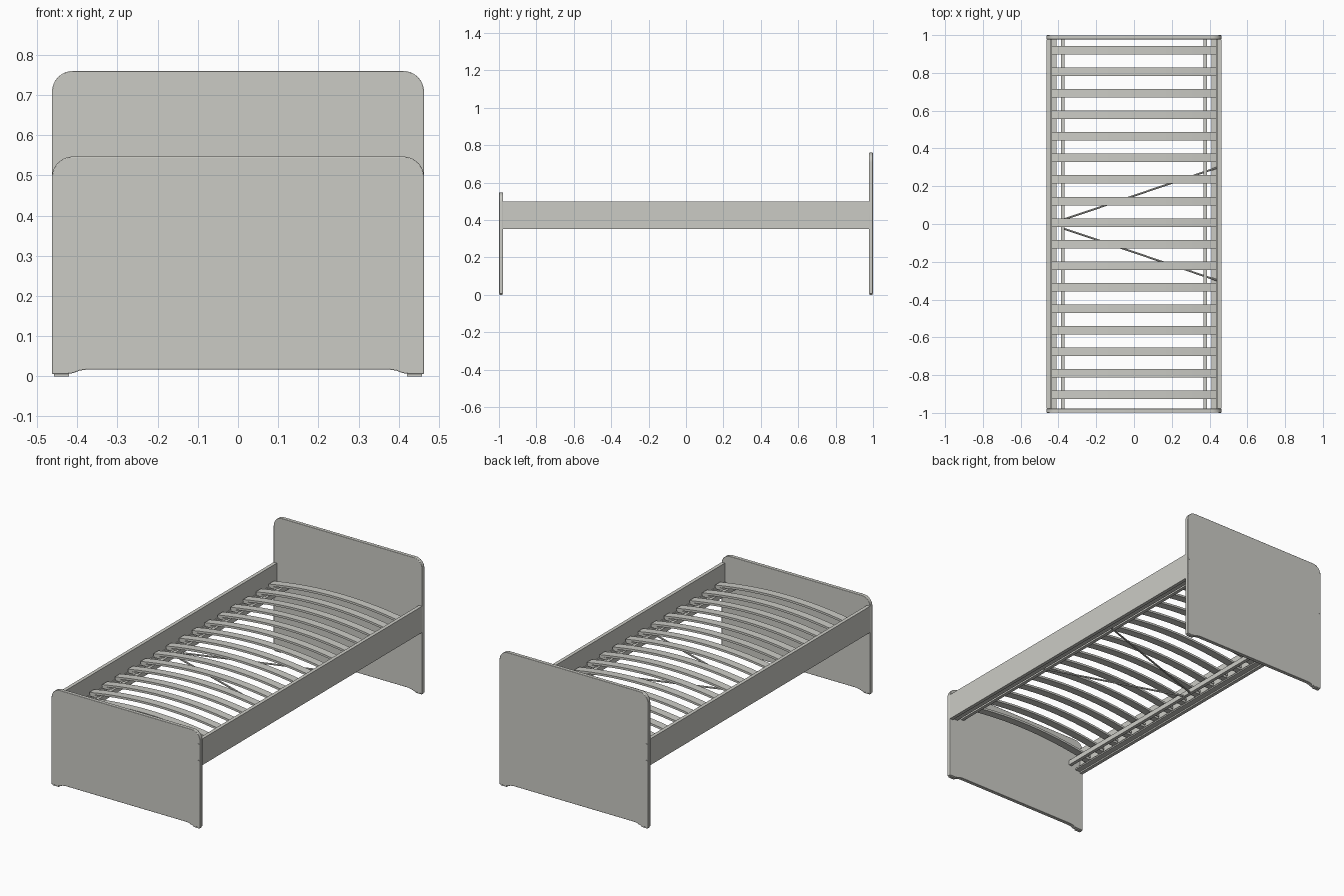
import bpy, bmesh, math
from mathutils import Vector

cube = bpy.data.objects.get("Cube")
if cube:
    bpy.data.objects.remove(cube, do_unlink=True)

paint = bpy.data.materials.new("warm_light_grey")
paint.use_nodes = True
colour = (0.60, 0.60, 0.56, 1)
paint.diffuse_color = colour
paint.node_tree.nodes["Principled BSDF"].inputs["Base Color"].default_value = colour


def finish(name, bm):
    bmesh.ops.recalc_face_normals(bm, faces=bm.faces)
    mesh = bpy.data.meshes.new(name)
    bm.to_mesh(mesh)
    bm.free()
    mesh.materials.append(paint)
    obj = bpy.data.objects.new(name, mesh)
    bpy.context.collection.objects.link(obj)
    return obj


def smooth(obj):
    bpy.ops.object.select_all(action="DESELECT")
    obj.select_set(True)
    bpy.context.view_layer.objects.active = obj
    bpy.ops.object.shade_smooth_by_angle(angle=math.radians(35))


def extrude_profile(name, points, y0, y1, bevel=0):
    """Extrude an outline in the x-z plane from y0 to y1."""
    bm = bmesh.new()
    face = bm.faces.new([bm.verts.new((x, y0, z)) for x, z in points])
    moved = bmesh.ops.extrude_face_region(bm, geom=[face])["geom"]
    bmesh.ops.translate(bm, vec=(0, y1 - y0, 0),
                        verts=[v for v in moved if isinstance(v, bmesh.types.BMVert)])
    obj = finish(name, bm)
    if bevel:
        mod = obj.modifiers.new("soft_edges", "BEVEL")
        mod.width = bevel
        mod.segments = 2
        mod.angle_limit = math.radians(50)
    smooth(obj)
    return obj


def box(name, x0, x1, y0, y1, z0, z1):
    return extrude_profile(name, [(x0, z0), (x1, z0), (x1, z1), (x0, z1)], y0, y1)


def rod(name, a, b, radius, sides=12):
    a, b = Vector(a), Vector(b)
    bm = bmesh.new()
    bmesh.ops.create_cone(bm, cap_ends=True, segments=sides, radius1=radius,
                          radius2=radius, depth=(b - a).length)
    bmesh.ops.rotate(bm, verts=bm.verts,
                     matrix=(b - a).to_track_quat("Z", "Y").to_matrix())
    bmesh.ops.translate(bm, verts=bm.verts, vec=(a + b) / 2)
    smooth(finish(name, bm))


HALF = 0.463
PANEL = 0.022


def end_panel(name, height, side):
    """Upright board with rounded top corners and a relieved lower edge."""
    r = 0.052
    right = [(0.375, 0.017), (0.395, 0.014), (0.41, 0.008), (0.425, 0.006), (HALF, 0.006)]
    for i in range(9):
        t = math.radians(90 * i / 8)
        right.append((HALF - r + r * math.cos(t), height - r + r * math.sin(t)))
    outline = right + [(-x, z) for x, z in reversed(right)]
    outer, inner = side * 0.999, side * (1 - PANEL)
    extrude_profile(name, outline, min(outer, inner), max(outer, inner), 0.002)
    # Glides and paired bolts
    for s, label in ((1, "left"), (-1, "right")):
        rod_y = side * (1 - PANEL / 2)
        box(f"{name}_{label}_glide", min(s * .42, s * .458), max(s * .42, s * .458),
            rod_y - 0.008, rod_y + 0.008, 0, 0.008)
        for z in (0.378, 0.471):
            rod(f"{name}_{label}_bolt", (s * .454, side * .985, z),
                (s * .454, side, z), 0.007)


end_panel("footboard", 0.547, -1)
end_panel("headboard", 0.76, 1)

# Side boards with their inner ledges and slat carriers
inside = 1 - PANEL
for s, label in ((1, "left"), (-1, "right")):
    def strip(part, xa, xb, z0, z1):
        box(f"{label}_{part}", min(s * xa, s * xb), max(s * xa, s * xb),
            -inside, inside, z0, z1)
    strip("side_rail", 0.443, HALF, 0.352, 0.5)
    strip("support_ledge", 0.411, 0.443, 0.36, 0.368)
    strip("ledge_upright", 0.437, 0.443, 0.36, 0.395)
    strip("slat_carrier", 0.367, 0.386, 0.375, 0.402)

# Sprung slats, arched across the width, with end holders
COUNT = 17
for i in range(COUNT):
    y = -0.905 + i * 1.825 / (COUNT - 1)
    xs = [-0.437 + 0.874 * k / 16 for k in range(17)]
    lower = [(x, 0.403 + 0.04 * (1 - (x / 0.437) ** 2)) for x in xs]
    upper = [(x, z + 0.012) for x, z in reversed(lower)]
    extrude_profile(f"slat_{i + 1}", lower + upper, y - 0.0225, y + 0.0225)
    for s, label in ((1, "left"), (-1, "right")):
        box(f"{label}_slat_holder_{i + 1}", min(s * .38, s * .437), max(s * .38, s * .437),
            y - 0.018, y + 0.018, 0.392, 0.405)

# Diagonal braces meeting at the right rail
for s, label in ((1, "rear"), (-1, "front")):
    rod(f"{label}_diagonal_brace", (-0.385, s * 0.02, 0.378),
        (0.437, s * 0.297, 0.378), 0.005, 8)
